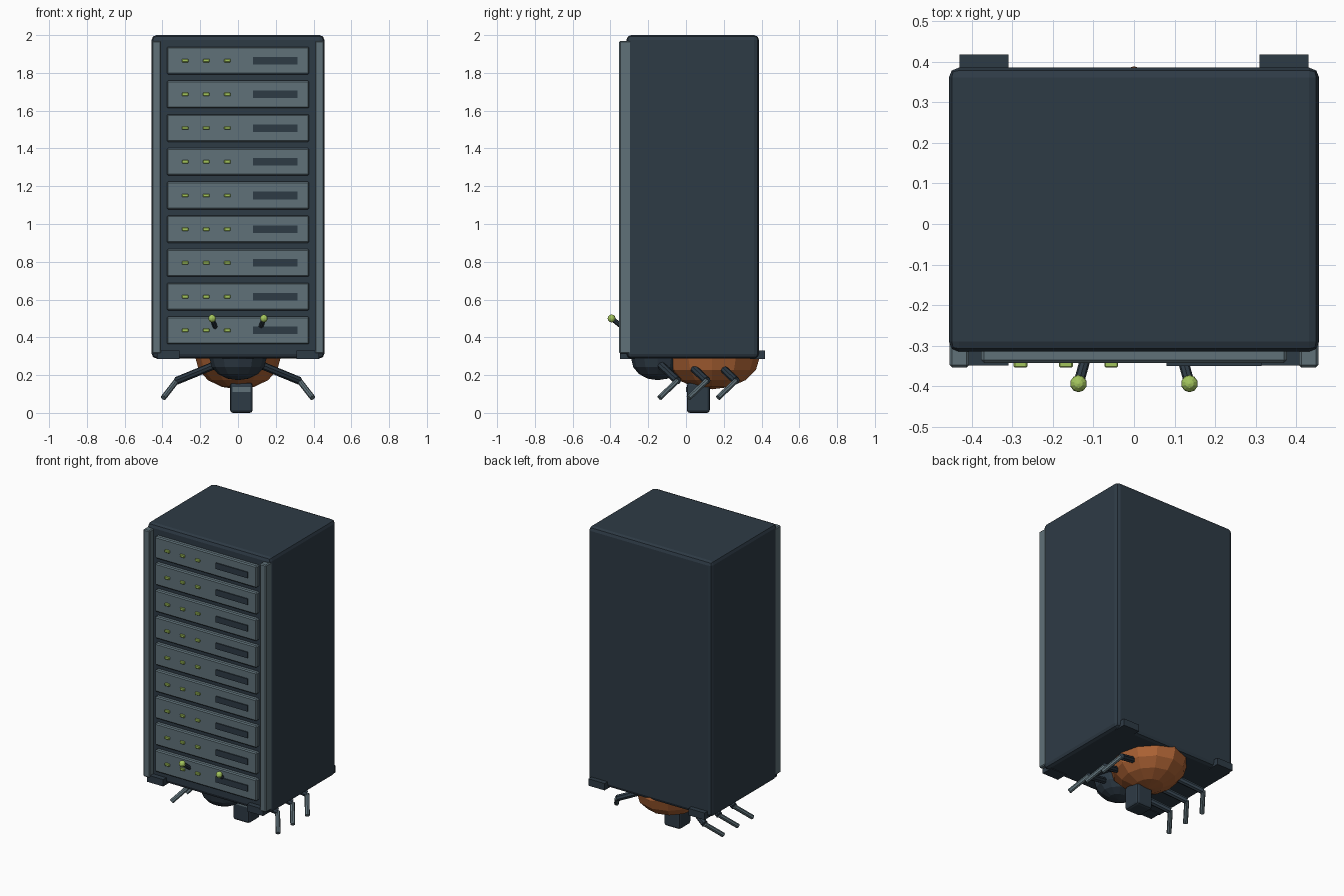
import bpy, math
from mathutils import Vector

if "Cube" in bpy.data.objects:
    bpy.data.objects.remove(bpy.data.objects["Cube"])


def material(name, rgb):
    m = bpy.data.materials.new(name)
    m.diffuse_color = (*rgb, 1)
    m.use_nodes = True
    m.node_tree.nodes["Principled BSDF"].inputs["Base Color"].default_value = m.diffuse_color
    return m


SLATE = material("dark slate", (0.027, 0.043, 0.060))
STEEL = material("grey steel", (0.115, 0.165, 0.190))
LIME = material("lime light", (0.37, 0.56, 0.11))
RUST = material("rust orange", (0.42, 0.125, 0.035))


def finish(name, mat):
    ob = bpy.context.object
    ob.name = name
    ob.data.materials.append(mat)
    return ob


def box(name, lo, hi, mat, bevel=0.0, segments=1):
    lo, hi = Vector(lo), Vector(hi)
    bpy.ops.mesh.primitive_cube_add(size=1, location=(lo + hi) / 2)
    ob = finish(name, mat)
    ob.scale = hi - lo
    bpy.ops.object.transform_apply(location=False, rotation=False, scale=True)
    if bevel:
        mod = ob.modifiers.new("bevel", 'BEVEL')
        mod.width, mod.segments = bevel, segments
    return ob


def ball(name, center, radii, mat, segments=12, rings=8):
    bpy.ops.mesh.primitive_uv_sphere_add(segments=segments, ring_count=rings,
                                         radius=1, location=center)
    ob = finish(name, mat)
    ob.scale = radii
    bpy.ops.object.transform_apply(location=False, rotation=False, scale=True)
    return ob


def rod(name, a, b, radius, mat, sides=8):
    a, b = Vector(a), Vector(b)
    d = b - a
    bpy.ops.mesh.primitive_cylinder_add(vertices=sides, radius=radius,
                                        depth=d.length, location=(a + b) / 2)
    ob = finish(name, mat)
    ob.rotation_euler = d.to_track_quat('Z', 'Y').to_euler()
    return ob


# Cabinet shell
box("cabinet", (-0.457, -0.315, 0.288), (0.457, 0.386, 2.0), SLATE, 0.025, 2)

# Stacked drawers with lights and slots
for i in range(9):
    z = 0.437 + i * 0.1785
    box("drawer", (-0.377, -0.343, z - 0.073), (0.377, -0.29, z + 0.073), STEEL, 0.007)
    box("drawer_slot", (0.08, -0.350, z - 0.02), (0.315, -0.338, z + 0.02), SLATE)
    for x in (-0.28, -0.168, -0.056):
        box("indicator_light", (x - 0.017, -0.354, z - 0.009),
            (x + 0.017, -0.336, z + 0.009), LIME, 0.003)

# Mirrored parts
for s in (-1, 1):
    def span(a, b):
        return min(s * a, s * b), max(s * a, s * b)

    # Front rails
    x0, x1 = span(0.407, 0.455)
    box("front_rail", (x0, -0.354, 0.315), (x1, -0.29, 1.97), STEEL, 0.006)

    # Corner blocks at the base
    x0, x1 = span(0.31, 0.43)
    box("front_foot", (x0, -0.349, 0.284), (x1, -0.27, 0.33), SLATE)
    box("back_foot", (x0, 0.34, 0.284), (x1, 0.418, 0.33), SLATE)

    # Jointed insect legs
    for y in (-0.045, 0.11, 0.265):
        hip = (s * 0.13, y - 0.085, 0.25)
        knee = (s * 0.325, y, 0.170)
        toe = (s * 0.395, y - 0.095, 0.08)
        rod("upper_leg", hip, knee, 0.021, SLATE)
        rod("lower_leg", knee, toe, 0.015, STEEL)

    # Antennae
    tip = (s * 0.137, -0.394, 0.500)
    rod("antenna", (s * 0.08, -0.19, 0.34), tip, 0.013, SLATE)
    ball("antenna_tip", tip, (0.021, 0.021, 0.021), LIME, 10, 6)

# Insect body and head
ball("insect_body", (0, 0.138, 0.29), (0.225, 0.251, 0.165), RUST)
ball("insect_head", (0, -0.15, 0.285), (0.150, 0.140, 0.112), SLATE)

# Supporting post
box("support_post", (-0.042, 0.004, 0.0), (0.078, 0.126, 0.16), SLATE, 0.015, 2).location.x = 0.018
box("post_plate", (-0.03, 0.0, 0.110), (0.066, 0.006, 0.136), STEEL).location.x = 0.018
